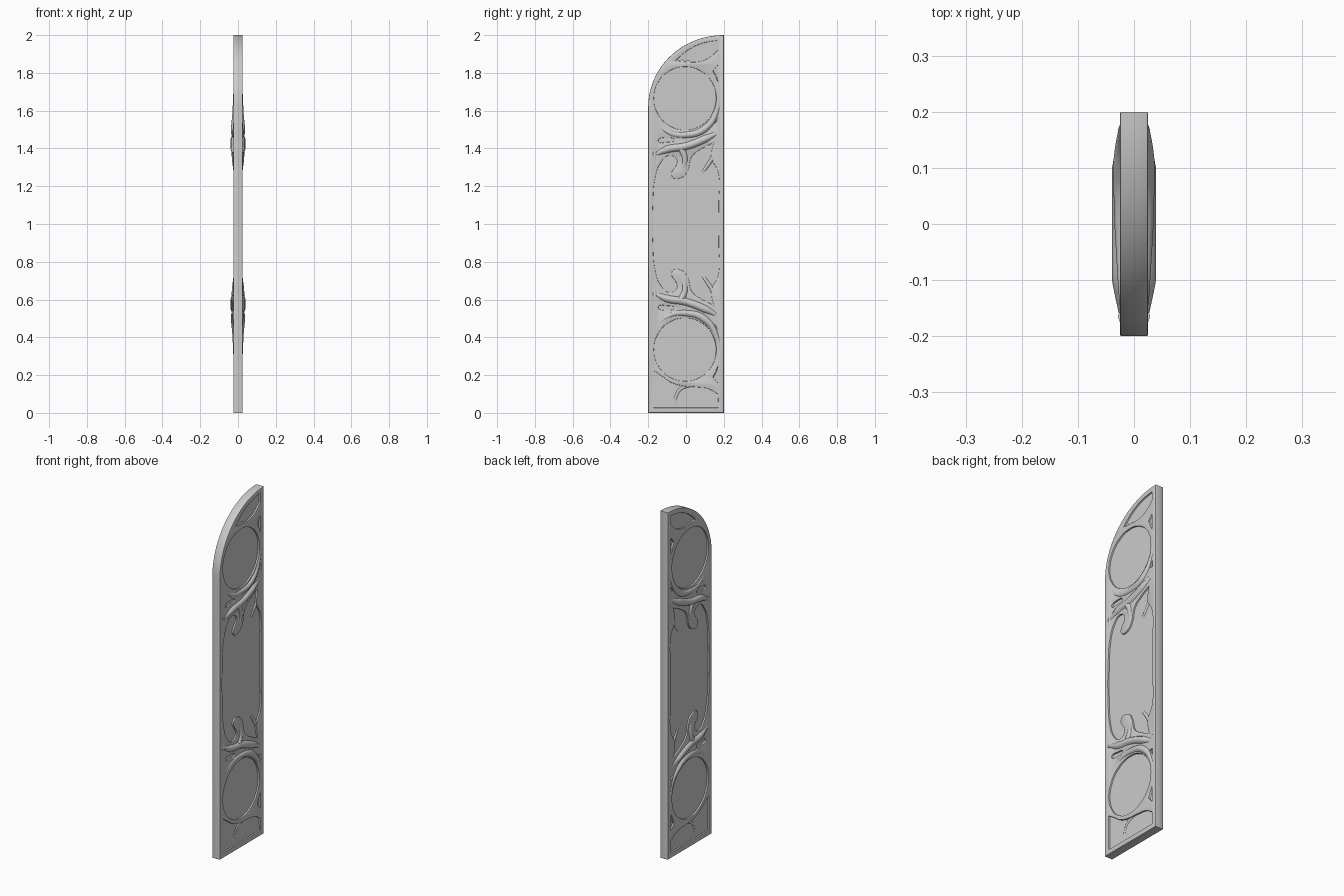
import bpy, bmesh, math

cube = bpy.data.objects.get("Cube")
if cube:
    bpy.data.objects.remove(cube, do_unlink=True)

stone = bpy.data.materials.new("plain grey")
stone.use_nodes = True
GREY = (0.6, 0.6, 0.6, 1)
stone.diffuse_color = GREY
stone.node_tree.nodes["Principled BSDF"].inputs["Base Color"].default_value = GREY


def add_spline(curve, points, closed=True):
    """Smooth spline; a third value is a radius (open) or a sharp-corner flag (closed)."""
    spline = curve.splines.new('BEZIER')
    spline.bezier_points.add(len(points) - 1)
    spline.use_cyclic_u = closed
    spline.resolution_u = 8
    for bp, p in zip(spline.bezier_points, points):
        bp.co = (p[0], p[1], 0)
        sharp = closed and len(p) > 2
        bp.handle_left_type = bp.handle_right_type = 'VECTOR' if sharp else 'AUTO'
        if not closed:
            bp.radius = p[2]


def finish(name, curve, depth_scale=1.0):
    """Stand the curve up in the YZ plane and turn it into a shaded mesh."""
    obj = bpy.data.objects.new(name, curve)
    bpy.context.collection.objects.link(obj)
    obj.rotation_euler = (math.pi / 2, 0, math.pi / 2)
    obj.scale = (1, 1, depth_scale)
    bpy.ops.object.select_all(action='DESELECT')
    obj.select_set(True)
    bpy.context.view_layer.objects.active = obj
    bpy.ops.object.convert(target='MESH')
    obj = bpy.context.object
    bm = bmesh.new()
    bm.from_mesh(obj.data)
    bmesh.ops.remove_doubles(bm, verts=bm.verts, dist=0.00002)
    bmesh.ops.recalc_face_normals(bm, faces=bm.faces)
    bm.to_mesh(obj.data)
    bm.free()
    obj.data.materials.clear()
    obj.data.materials.append(stone)
    bpy.ops.object.shade_smooth_by_angle(angle=math.radians(40))


def outline(inset):
    """Tall leaf with a quarter-arch top."""
    right = 0.2 - inset
    pts = [(right, inset, 1), (right, 2 - inset, 1)]
    for i in range(1, 33):
        a = math.pi / 2 * (1 + i / 32)
        pts.append((0.2 + (0.4 - inset) * math.cos(a),
                    1.62 + (0.38 - inset) * math.sin(a), 1))
    return pts + [(-right, inset, 1)]


def flip(points):
    return [(p[0], 2 - p[1], *p[2:]) for p in points]


def plate(name, inset, half, bevel, holes=()):
    curve = bpy.data.curves.new(name, 'CURVE')
    curve.dimensions = '2D'
    curve.fill_mode = 'BOTH'
    curve.extrude = half - bevel
    curve.bevel_depth = bevel
    curve.bevel_resolution = 1
    for loop in [outline(inset), *holes]:
        add_spline(curve, loop)
    finish(name, curve)


def branch(name, points):
    curve = bpy.data.curves.new(name, 'CURVE')
    curve.dimensions = '3D'
    curve.bevel_depth = 1
    curve.bevel_resolution = 4
    curve.use_fill_caps = True
    add_spline(curve, points, closed=False)
    finish(name, curve, 1.45)


# Openings shared by the upper and lower halves
circle = [(-0.005 + 0.168 * math.cos(i * math.pi / 6),
           1.665 + 0.17 * math.sin(i * math.pi / 6)) for i in range(12)]
shared = [
    circle,
    [(0.172, 1.85, 1), (0.14, 1.81, 1), (0.172, 1.74, 1)],
    [(0.175, 1.575, 1), (0.146, 1.53, 1), (0.175, 1.53, 1)],
    [(-0.15, 1.44), (-0.1, 1.46), (-0.06, 1.445), (-0.1, 1.43)],
]

# Openings found at one end only, and the long middle panel
crown = [(-0.06, 1.862, 1), (-0.02, 1.9), (0.03, 1.935), (0.09, 1.96), (0.172, 1.975, 1),
         (0.172, 1.92, 1), (0.12, 1.875), (0.06, 1.855), (0, 1.856)]
foot = [(-0.175, 0.23, 1), (-0.175, 0.025, 1), (0.175, 0.025, 1), (0.172, 0.1, 1),
        (0.12, 0.13), (0.05, 0.14), (-0.02, 0.146), (-0.08, 0.165), (-0.13, 0.2)]
half_panel = [(0.176, 1.1), (0.172, 1.28), (0.138, 1.35), (0.15, 1.435, 1), (0.08, 1.4),
              (0.03, 1.36), (0.005, 1.28), (-0.02, 1.25), (-0.07, 1.25), (-0.045, 1.34),
              (-0.09, 1.365), (-0.14, 1.32), (-0.165, 1.25), (-0.178, 1.1)]
holes = shared + [flip(h) for h in shared]
holes += [crown, foot, half_panel + flip(half_panel)[::-1]]

plate("back_panel", 0.012, 0.016, 0)
plate("frame_and_tracery", 0.003, 0.025, 0.003, holes)

# Raised branches, modelled through the panel so both faces carry them
branches = {
    "ring_branch": [(-0.17, 1.56, 0.016), (-0.1, 1.49, 0.02), (0, 1.472, 0.024),
                    (0.1, 1.505, 0.026), (0.163, 1.6, 0.02), (0.168, 1.7, 0.017),
                    (0.13, 1.81, 0.017), (0.08, 1.846, 0.014), (0, 1.85, 0.012)],
    "cross_branch": [(-0.18, 1.36, 0.016), (-0.1, 1.395, 0.027), (0, 1.412, 0.027),
                     (0.1, 1.45, 0.027), (0.18, 1.49, 0.016)],
    "middle_leaf": [(-0.03, 1.41, 0.026), (-0.005, 1.34, 0.022), (-0.03, 1.27, 0.016),
                    (-0.07, 1.2, 0.006)],
    "inner_leaf": [(0.175, 1.45, 0.018), (0.145, 1.36, 0.017), (0.1, 1.29, 0.014),
                   (0.05, 1.22, 0.006)],
    "outer_leaf": [(-0.165, 1.38, 0.02), (-0.168, 1.3, 0.017), (-0.182, 1.2, 0.006)],
    "tip_spur": [(0.02, 1.855, 0.014), (-0.04, 1.875, 0.013), (-0.03, 1.92, 0.01)],
}
for name, pts in branches.items():
    branch("upper_" + name, pts)
    if name != "tip_spur":
        branch("lower_" + name, flip(pts))
branch("lower_tip_spur", [(0.03, 0.15, 0.015), (-0.03, 0.125, 0.014),
                          (-0.055, 0.08, 0.013), (-0.06, 0.02, 0.011)])
